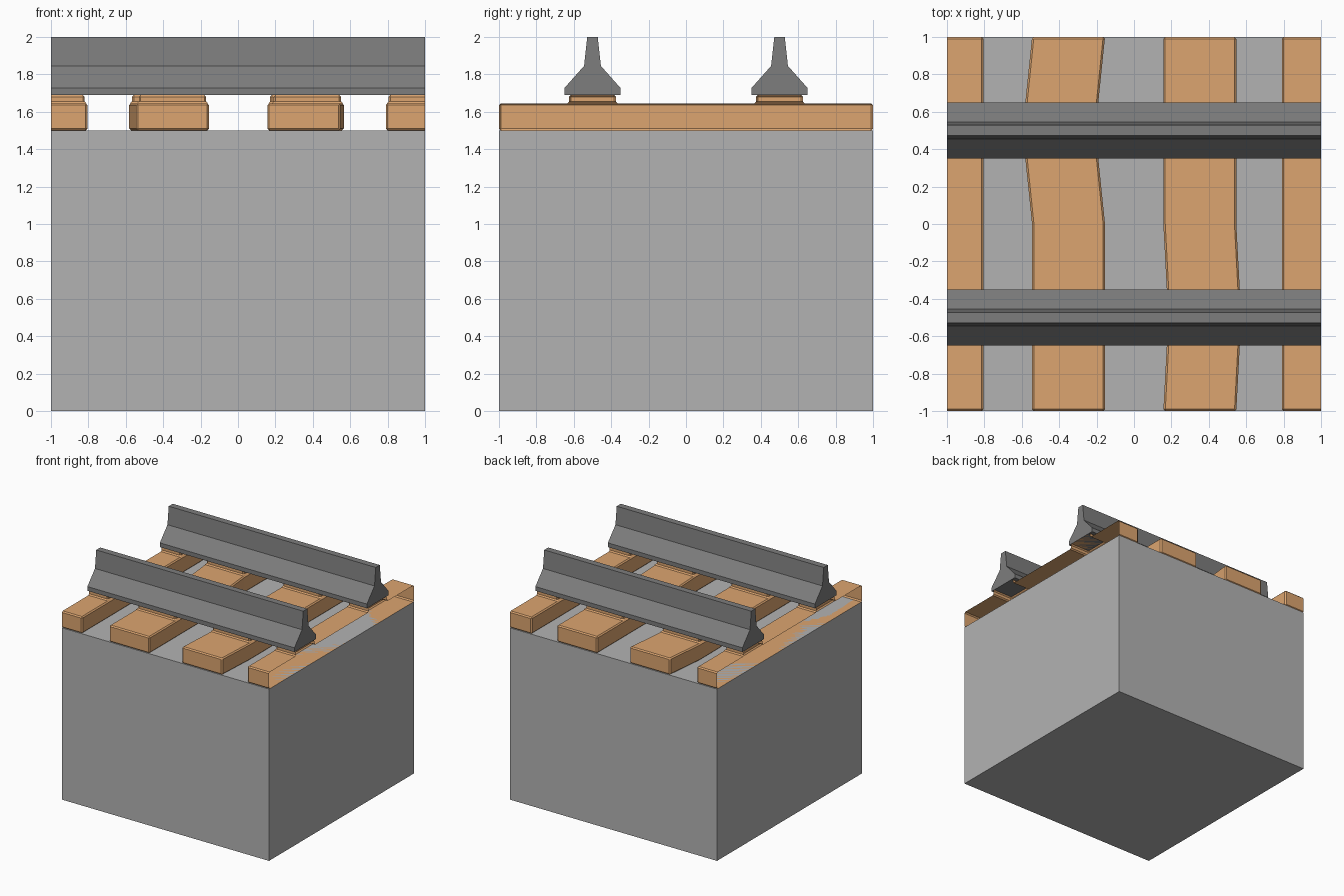
import bpy, bmesh, math

if "Cube" in bpy.data.objects:
    bpy.data.objects.remove(bpy.data.objects["Cube"])


def material(name, rgb):
    m = bpy.data.materials.new(name)
    m.diffuse_color = (*rgb, 1)
    m.use_nodes = True
    m.node_tree.nodes["Principled BSDF"].inputs["Base Color"].default_value = m.diffuse_color
    return m


STONE = material("stone", (0.45, 0.45, 0.45))
STEEL = material("steel", (0.205, 0.205, 0.205))
WOOD = material("wood", (0.716, 0.376, 0.162))


def finish(bm, name, mat):
    bmesh.ops.recalc_face_normals(bm, faces=bm.faces)
    me = bpy.data.meshes.new(name)
    bm.to_mesh(me)
    bm.free()
    me.materials.append(mat)
    ob = bpy.data.objects.new(name, me)
    bpy.context.collection.objects.link(ob)
    return ob


def sweep(bm, rings):
    """Join a list of equal-length rings into a closed solid."""
    rows = [[bm.verts.new(p) for p in r] for r in rings]
    n = len(rows[0])
    bm.faces.new(rows[0])
    bm.faces.new(rows[-1][::-1])
    for a, b in zip(rows, rows[1:]):
        for i in range(n):
            j = (i + 1) % n
            bm.faces.new((a[i], a[j], b[j], b[i]))


# Ground block
bm = bmesh.new()
sweep(bm, [[(-1, -1, z), (1, -1, z), (1, 1, z), (-1, 1, z)] for z in (0, 1.5)])
finish(bm, "ground_block", STONE)

# Two rails, one profile run along x
HALF = [(0.15, 1.69), (0.15, 1.727), (0.045, 1.845), (0.028, 2.0)]
PROFILE = HALF + [(-y, z) for y, z in reversed(HALF)]
for side, y0 in (("front", -0.5), ("back", 0.5)):
    bm = bmesh.new()
    sweep(bm, [[(x, y0 + y, z) for y, z in PROFILE] for x in (-1, 1)])
    finish(bm, "rail_" + side, STEEL)

# Sleepers with raised rail seats; front/back shift bends them sideways
HW, Z0, Z1, SEAT_Z = 0.195, 1.5, 1.645, 1.69


def sleeper(name, cx, front_shift=0.0, back_shift=0.0):
    bm = bmesh.new()
    stations = [(-1, 0), (-0.64, front_shift), (-0.36, front_shift), (0, 0),
                (0.36, back_shift), (0.64, back_shift), (1, 0)]
    sweep(bm, [[(cx + s - HW, y, Z0), (cx + s + HW, y, Z0),
                (cx + s + HW, y, Z1), (cx + s - HW, y, Z1)] for y, s in stations])
    bmesh.ops.recalc_face_normals(bm, faces=bm.faces)
    # rail seats
    tops = [f for f in bm.faces if f.normal.z > 0.9
            and abs(abs(f.calc_center_median().y) - 0.5) < 0.05]
    bmesh.ops.inset_individual(bm, faces=tops, thickness=0.021)
    ext = bmesh.ops.extrude_discrete_faces(bm, faces=tops)["faces"]
    for f in ext:
        for v in f.verts:
            v.co.z = SEAT_Z
    bmesh.ops.remove_doubles(bm, verts=bm.verts, dist=1e-5)
    bm.normal_update()
    # chamfer the sharp edges
    sharp = [e for e in bm.edges
             if len(e.link_faces) == 2 and e.calc_face_angle() > math.radians(30)]
    bmesh.ops.bevel(bm, geom=sharp, offset=0.01, segments=1, profile=0.5,
                    affect='EDGES', clamp_overlap=False)
    bmesh.ops.recalc_face_normals(bm, faces=bm.faces)
    # end sleepers are cut open at the block sides
    for sx in (-1, 1):
        bmesh.ops.bisect_plane(bm, geom=bm.verts[:] + bm.edges[:] + bm.faces[:],
                               plane_co=(sx, 0, 0), plane_no=(sx, 0, 0),
                               clear_outer=True)
    finish(bm, name, WOOD)


sleeper("sleeper_left_end", -1.0)
sleeper("sleeper_left", -0.35, back_shift=-0.037)
sleeper("sleeper_right", 0.352, front_shift=0.019)
sleeper("sleeper_right_end", 0.985)
